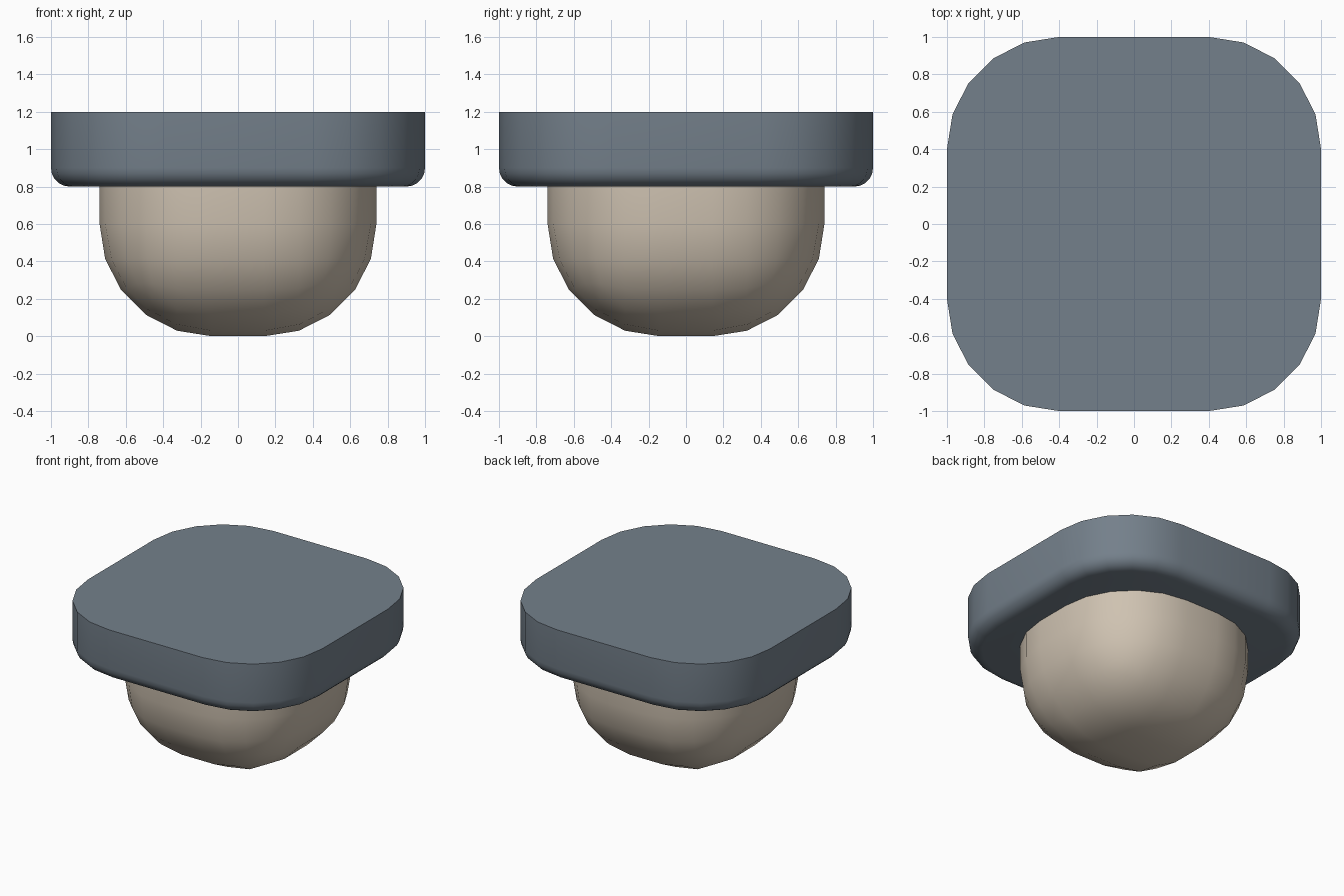
import bpy, bmesh, math

old = bpy.data.objects.get("Cube")
if old:
    bpy.data.objects.remove(old)

SEGMENTS = 5
CORNER = 0.6


def make_material(name, rgb):
    mat = bpy.data.materials.new(name)
    mat.use_nodes = True
    mat.diffuse_color = (*rgb, 1)
    mat.node_tree.nodes["Principled BSDF"].inputs["Base Color"].default_value = (*rgb, 1)
    return mat


def is_upright(edge):
    a, b = edge.verts
    return abs(a.co.z - b.co.z) > 0.01


def is_bottom(edge, low):
    return all(v.co.z < low + 0.001 for v in edge.verts)


def rounded_block(name, half, low, high, mat, base_radius):
    """Square block with rounded upright corners and a rounded underside."""
    bm = bmesh.new()
    bmesh.ops.create_cube(bm, size=2)
    for v in bm.verts:
        v.co.x *= half
        v.co.y *= half
        v.co.z = high if v.co.z > 0 else low

    def bevel(edges, radius):
        bmesh.ops.bevel(bm, geom=edges, offset=radius, offset_type='OFFSET',
                        segments=SEGMENTS, profile=0.5, affect='EDGES')

    upright = [e for e in bm.edges if is_upright(e)]
    if base_radius == CORNER:
        # equal radii: round everything together for ball-shaped corners
        bevel(upright + [e for e in bm.edges if is_bottom(e, low)], CORNER)
    else:
        bevel(upright, CORNER)
        bevel([e for e in bm.edges if is_bottom(e, low)], base_radius)

    mesh = bpy.data.meshes.new(name)
    bm.to_mesh(mesh)
    bm.free()
    mesh.materials.append(mat)
    obj = bpy.data.objects.new(name, mesh)
    bpy.context.collection.objects.link(obj)
    bpy.ops.object.select_all(action='DESELECT')
    obj.select_set(True)
    bpy.context.view_layer.objects.active = obj
    bpy.ops.object.shade_smooth_by_angle(angle=math.radians(40))
    return obj


slate = make_material("slate_grey", (0.175, 0.216, 0.258))
cream = make_material("warm_cream", (0.62, 0.54, 0.44))

# Flat-topped cap
rounded_block("cap", 1.0, 0.8, 1.2, slate, 0.1)
# Rounded stem bulb beneath it
rounded_block("bulb", 0.74, 0.0, 0.8, cream, CORNER)
